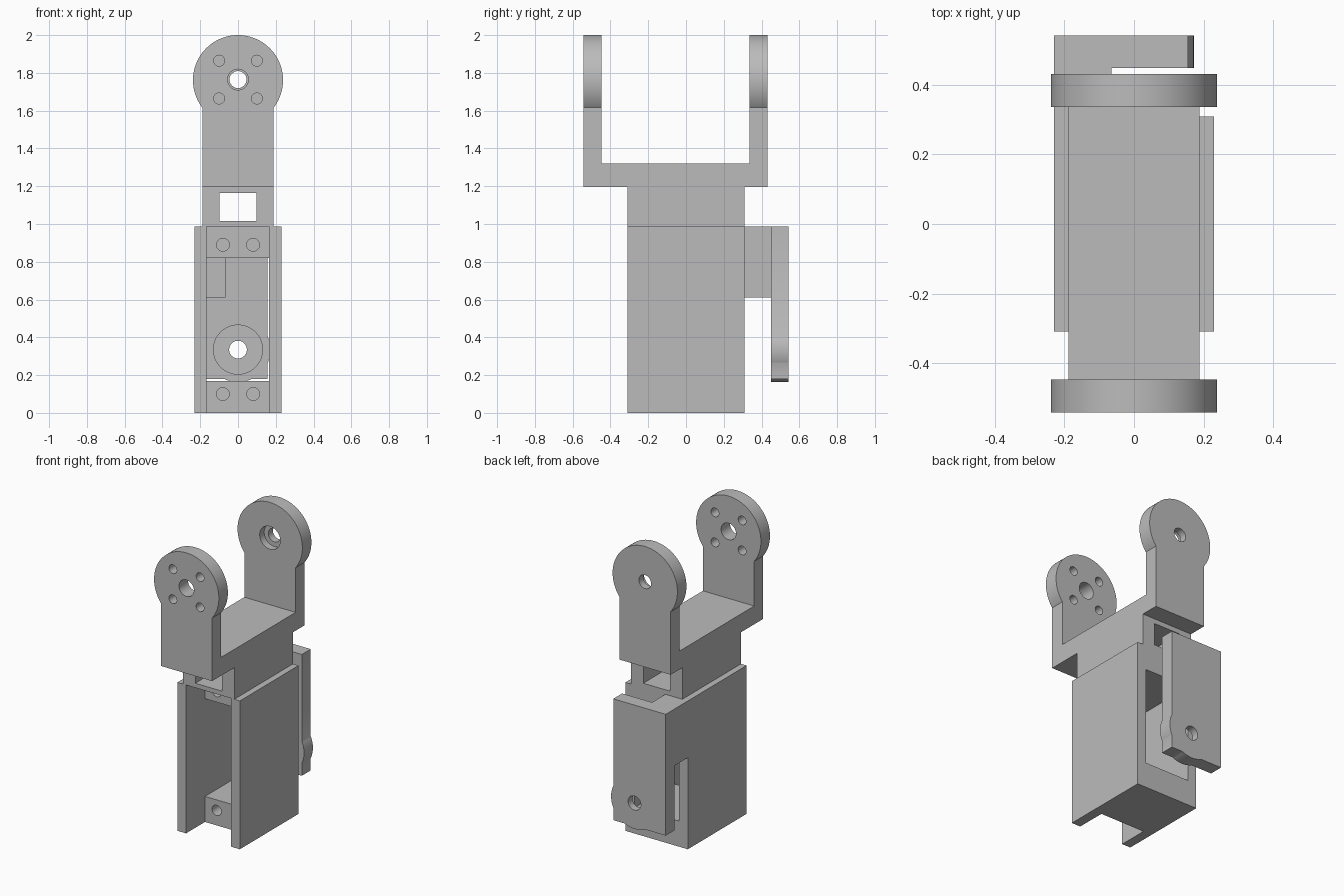
import bpy
import bmesh
import math
from mathutils import Matrix

cube = bpy.data.objects.get("Cube")
if cube:
    bpy.data.objects.remove(cube, do_unlink=True)

grey = bpy.data.materials.new("plain grey")
grey.use_nodes = True
colour = (0.5, 0.5, 0.5, 1)
grey.diffuse_color = colour
grey.node_tree.nodes["Principled BSDF"].inputs["Base Color"].default_value = colour


def add_object(name, bm):
    bmesh.ops.recalc_face_normals(bm, faces=bm.faces)
    mesh = bpy.data.meshes.new(name)
    bm.to_mesh(mesh)
    bm.free()
    mesh.materials.append(grey)
    obj = bpy.data.objects.new(name, mesh)
    bpy.context.collection.objects.link(obj)
    return obj


def box(name, xs, ys, zs):
    bm = bmesh.new()
    bmesh.ops.create_cube(bm, size=1)
    for v in bm.verts:
        v.co = [lo + (c + 0.5) * (hi - lo) for c, (lo, hi) in zip(v.co, (xs, ys, zs))]
    return add_object(name, bm)


def cylinder(name, x, z, radius, y0, y1, sides=64):
    """Cylinder lying along y."""
    bm = bmesh.new()
    place = Matrix.Translation((x, (y0 + y1) / 2, z)) @ Matrix.Rotation(math.pi / 2, 4, "X")
    bmesh.ops.create_cone(bm, cap_ends=True, segments=sides, radius1=radius,
                          radius2=radius, depth=y1 - y0, matrix=place)
    return add_object(name, bm)


def combine(obj, others, operation):
    """Apply a boolean with each helper, then remove the helper."""
    for other in others:
        mod = obj.modifiers.new("boolean", "BOOLEAN")
        mod.operation = operation
        mod.solver = "EXACT"
        mod.object = other
        bpy.context.view_layer.update()
        graph = bpy.context.evaluated_depsgraph_get()
        mesh = bpy.data.meshes.new_from_object(obj.evaluated_get(graph))
        obj.modifiers.clear()
        obj.data = mesh
        bpy.data.objects.remove(other, do_unlink=True)


def finish(obj):
    bpy.ops.object.select_all(action="DESELECT")
    obj.select_set(True)
    bpy.context.view_layer.objects.active = obj
    bpy.ops.object.shade_smooth_by_angle(angle=math.radians(30))


WALL, DEPTH, TOP = 0.23, 0.309, 0.987
SLOT = (-0.166, 0.164)
PLATE = (0.449, 0.542)
PIVOT = 0.335

# Lower housing with the offset back plate and its rounded boss
housing = box("housing", (-WALL, WALL), (-DEPTH, DEPTH), (0, TOP))
combine(housing, [
    box("slot", SLOT, (-1, -0.11), (-1, 1.5)),
    box("window", SLOT, (-1, 0.4), (0.17, 0.82)),
], "DIFFERENCE")
combine(housing, [
    cylinder("screw_hole", x, z, 0.034, -0.3, 0.08, 32)
    for x in (-0.08, 0.08) for z in (0.1, 0.89)
], "DIFFERENCE")

back_plate = box("back_plate", (-WALL, 0.156), PLATE, (0.18, TOP))
combine(back_plate, [cylinder("boss", 0, PIVOT, 0.172, *PLATE)], "UNION")
combine(back_plate, [
    cylinder("recess", 0, PIVOT, 0.13, 0.4, 0.495),
    cylinder("pivot_hole", 0, PIVOT, 0.047, 0.3, 0.7, 32),
], "DIFFERENCE")
combine(housing, [
    box("connector", (-WALL, -0.065), (DEPTH, PLATE[0]), (0.61, TOP)),
    back_plate,
], "UNION")
finish(housing)

# Neck with a rectangular opening
HALF = 0.189
neck = box("neck", (-HALF, HALF), (-DEPTH, DEPTH), (TOP, 1.197))
combine(neck, [box("opening", (-0.098, 0.098), (-1, 1), (1.017, 1.165))], "DIFFERENCE")
finish(neck)

# Fork: U profile extruded across x
AXIS, RADIUS = 1.7615, 0.2385
FRONT, BACK = (-0.542, -0.447), (0.336, 0.431)
BASE, FLOOR = 1.197, 1.319
profile = [(FRONT[0], BASE), (BACK[1], BASE), (BACK[1], AXIS), (BACK[0], AXIS),
           (BACK[0], FLOOR), (FRONT[1], FLOOR), (FRONT[1], AXIS), (FRONT[0], AXIS)]
bm = bmesh.new()
face = bm.faces.new([bm.verts.new((-HALF, y, z)) for y, z in profile])
side = bmesh.ops.extrude_face_region(bm, geom=[face])["geom"]
bmesh.ops.translate(bm, vec=(2 * HALF, 0, 0),
                    verts=[g for g in side if isinstance(g, bmesh.types.BMVert)])
fork = add_object("fork", bm)

# Round ears, hub holes and the ring of small front holes
combine(fork, [cylinder("ear", 0, AXIS, RADIUS, *span, sides=96)
               for span in (FRONT, BACK)], "UNION")
combine(fork, [
    cylinder("front_hub_hole", 0, AXIS + 0.003, 0.055, -0.7, -0.3, 32),
    cylinder("back_recess", 0, AXIS + 0.003, 0.076, 0.2, 0.383, 32),
    cylinder("back_hub_hole", 0, AXIS + 0.003, 0.045, 0.2, 0.6, 32),
], "DIFFERENCE")
combine(fork, [
    cylinder("ring_hole", x, AXIS + 0.003 + dz, 0.029, -0.7, -0.3, 32)
    for x in (-0.1, 0.1) for dz in (-0.1, 0.1)
], "DIFFERENCE")
finish(fork)
